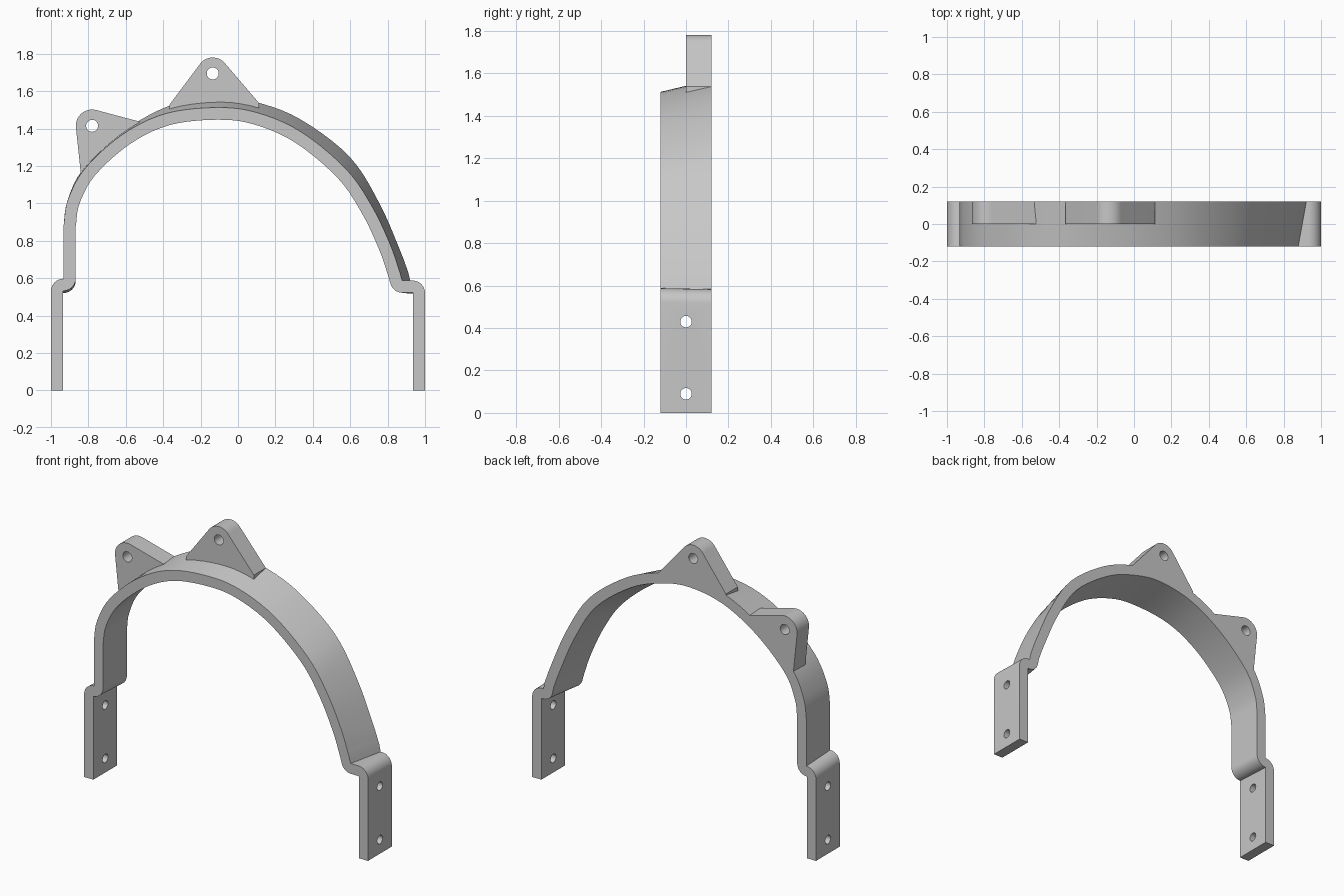
import bpy, bmesh, math
from mathutils import Vector, Matrix

if "Cube" in bpy.data.objects:
    bpy.data.objects.remove(bpy.data.objects["Cube"], do_unlink=True)

HALF_DEPTH = 0.12
THICK = 0.065
GREY = (0.57, 0.57, 0.57, 1)

grey = bpy.data.materials.new("plain grey")
grey.use_nodes = True
grey.diffuse_color = GREY
grey.node_tree.nodes["Principled BSDF"].inputs["Base Color"].default_value = GREY


def make_object(name, bm):
    bmesh.ops.recalc_face_normals(bm, faces=bm.faces)
    mesh = bpy.data.meshes.new(name)
    bm.to_mesh(mesh)
    bm.free()
    mesh.materials.append(grey)
    obj = bpy.data.objects.new(name, mesh)
    bpy.context.collection.objects.link(obj)
    return obj


def drill(obj, centre, axis, radius, length):
    """Cut a round hole through obj; the tool is turned about the given axis."""
    bm = bmesh.new()
    turn = Matrix.Rotation(math.pi / 2, 4, axis)
    bmesh.ops.create_cone(bm, cap_ends=True, segments=32, radius1=radius, radius2=radius,
                          depth=length, matrix=Matrix.Translation(centre) @ turn)
    cutter = make_object("hole_cutter", bm)
    cutter.hide_render = True
    mod = obj.modifiers.new("hole", "BOOLEAN")
    mod.operation, mod.solver, mod.object = "DIFFERENCE", "EXACT", cutter
    bpy.context.view_layer.objects.active = obj
    bpy.ops.object.modifier_apply(modifier=mod.name)
    bpy.data.objects.remove(cutter, do_unlink=True)


def smooth(obj):
    bpy.ops.object.select_all(action="DESELECT")
    obj.select_set(True)
    bpy.context.view_layer.objects.active = obj
    bpy.ops.object.shade_smooth_by_angle(angle=math.radians(30))


def fillet(before, corner, after, radius, steps=6):
    """Points of a round bend replacing a corner."""
    a, c, b = Vector(before), Vector(corner), Vector(after)
    u, v = (a - c).normalized(), (b - c).normalized()
    half = math.acos(u.dot(v)) / 2
    reach = radius / math.tan(half)
    mid = c + (u + v).normalized() * (radius / math.sin(half))
    s, e = c + u * reach - mid, c + v * reach - mid
    return [mid + s.lerp(e, i / steps).normalized() * radius for i in range(steps + 1)]


def spline(points, steps=5):
    """Smooth curve through the points."""
    p = [Vector(q) for q in points]
    p = [2 * p[0] - p[1]] + p + [2 * p[-1] - p[-2]]
    out = []
    for a, b, c, d in zip(p, p[1:], p[2:], p[3:]):
        for i in range(steps):
            t = i / steps
            out.append(0.5 * (2 * b + (c - a) * t + (2 * a - 5 * b + 4 * c - d) * t * t
                              + (3 * b - a - 3 * c + d) * t ** 3))
    return out + [p[-2]]


def strap_line(arch, left_z, right_corner):
    """Centre line: left foot, bend, arch, bend, right foot."""
    fx = 1 - THICK / 2
    l0, l1, l2 = (-fx, 0), (-fx, left_z), (-0.9, left_z)
    r2, r1, r0 = right_corner, (fx, right_corner[1]), (fx, 0)
    bend = 0.0335
    return ([Vector(l0)] + fillet(l0, l1, l2, bend) + fillet(l1, l2, arch[0], bend)
            + spline(arch) + fillet(arch[-1], r2, r1, bend)
            + fillet(r2, r1, r0, bend) + [Vector(r0)])


def strap_edges(line):
    """Outer and inner edge points on both sides of the centre line."""
    pairs = []
    for i, p in enumerate(line):
        t = (line[min(i + 1, len(line) - 1)] - line[max(i - 1, 0)]).normalized()
        n = Vector((-t.y, t.x)) * (THICK / 2)
        pairs.append((p + n, p - n))
    return pairs


# Strap: lofted from the front curve to the slightly wider back curve
front_arch = [(-.9, .88), (-.878, 1.01), (-.79, 1.17), (-.595, 1.345), (-.375, 1.45),
              (-.115, 1.48), (.09, 1.455), (.32, 1.355), (.555, 1.16), (.69, .965),
              (.785, .765), (.835, .62)]
back_arch = [(-.9, .88), (-.882, 1.0), (-.805, 1.16), (-.6, 1.355), (-.36, 1.49),
             (-.115, 1.537), (.09, 1.51), (.32, 1.42), (.575, 1.225), (.73, .98),
             (.835, .74), (.88, .62)]
front = strap_edges(strap_line(front_arch, 0.565, (.853, .555)))
back = strap_edges(strap_line(back_arch, 0.553, (.895, .55)))

bm = bmesh.new()
rings = []
for (fo, fi), (bo, bi) in zip(front, back):
    corners = [(fo, -HALF_DEPTH), (bo, HALF_DEPTH), (bi, HALF_DEPTH), (fi, -HALF_DEPTH)]
    rings.append([bm.verts.new((p.x, y, p.y)) for p, y in corners])
for a, b in zip(rings, rings[1:]):
    for i in range(4):
        j = (i + 1) % 4
        bm.faces.new((a[i], a[j], b[j], b[i]))
bm.faces.new(rings[0])
bm.faces.new(rings[-1])
strap = make_object("strap", bm)

# Bolt holes run through both feet
for z in (0.09, 0.43):
    drill(strap, (0, 0, z), "Y", 0.027, 2.4)
smooth(strap)


def make_lug(name, eye, radius, start, end, base):
    """Triangular ear with a rounded tip, tangent sides and a base sunk in the strap."""
    c = Vector(eye)

    def tangent(point, side):
        d = Vector(point) - c
        return math.atan2(d.y, d.x) + side * math.acos(radius / d.length)

    a0, a1 = tangent(start, -1), tangent(end, 1)
    while a1 > a0:
        a1 -= 2 * math.pi
    tip = [c + radius * Vector((math.cos(a), math.sin(a)))
           for a in (a0 + (a1 - a0) * i / 16 for i in range(17))]
    outline = [Vector(start)] + tip + [Vector(end)] + [Vector(p) for p in base]
    bm = bmesh.new()
    face = bm.faces.new([bm.verts.new((p.x, 0, p.y)) for p in outline])
    extruded = bmesh.ops.extrude_face_region(bm, geom=[face])["geom"]
    bmesh.ops.translate(bm, vec=(0, HALF_DEPTH, 0),
                        verts=[g for g in extruded if isinstance(g, bmesh.types.BMVert)])
    lug = make_object(name, bm)
    drill(lug, (eye[0], HALF_DEPTH / 2, eye[1]), "X", 0.032, 0.4)
    smooth(lug)


# Lugs on the rear half of the strap
make_lug("top_lug", (-.135, 1.695), 0.085, (-.365, 1.53), (.112, 1.537),
         [(.112, 1.495), (0, 1.512), (-.115, 1.522), (-.24, 1.505), (-.365, 1.475)])
make_lug("side_lug", (-.78, 1.415), 0.087, (-.84, 1.155), (-.525, 1.437),
         [(-.525, 1.395), (-.6, 1.35), (-.7, 1.265), (-.8, 1.155)])
